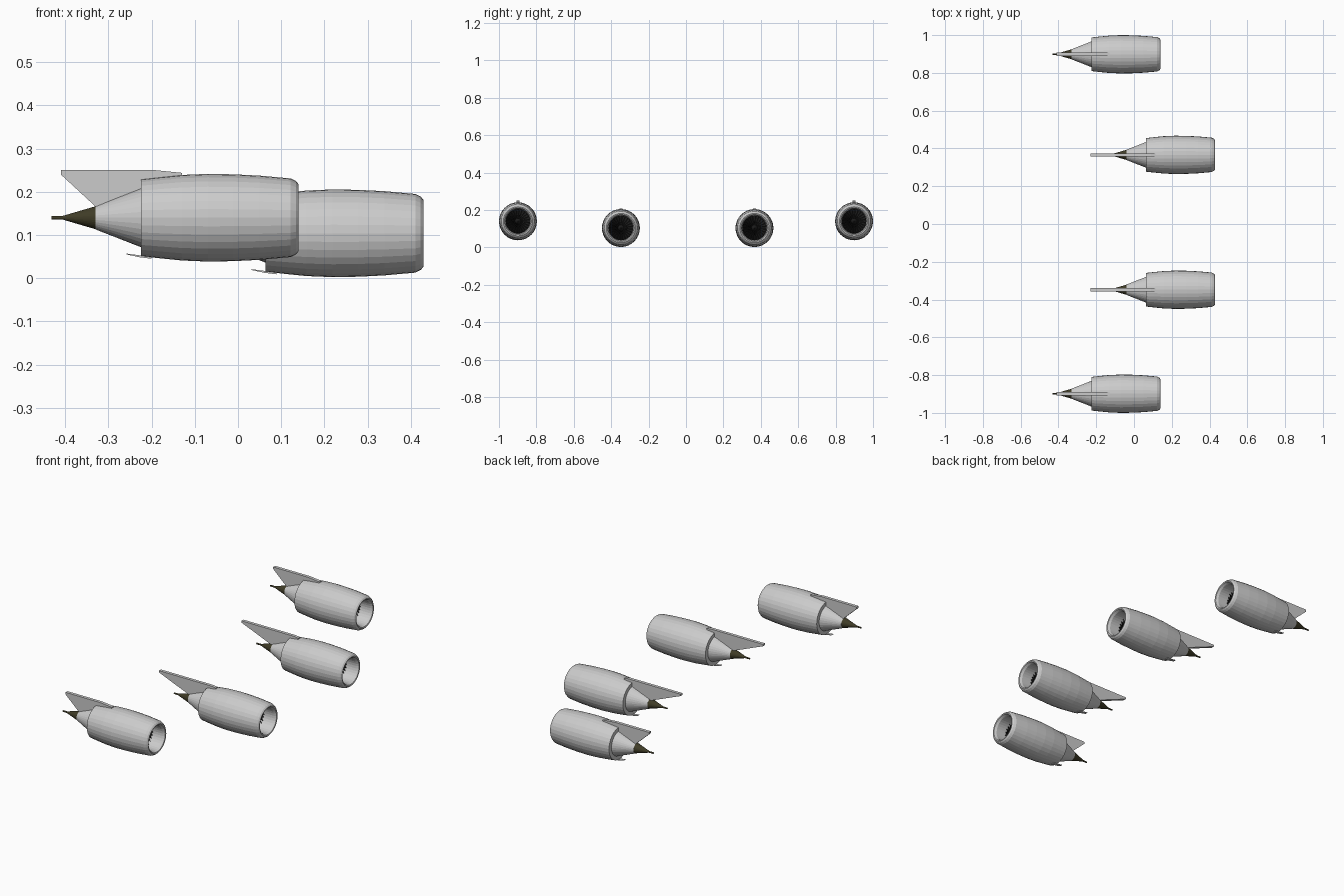
import bpy, bmesh, math

if "Cube" in bpy.data.objects:
    bpy.data.objects.remove(bpy.data.objects["Cube"])

SEG = 32

def material(name, rgb):
    m = bpy.data.materials.new(name)
    m.diffuse_color = (*rgb, 1)
    m.use_nodes = True
    m.node_tree.nodes["Principled BSDF"].inputs["Base Color"].default_value = m.diffuse_color
    return m

DARK = material("burnt_metal", (0.05, 0.045, 0.02))
BLACK = material("fan_black", (0.012, 0.012, 0.012))

def finish(bm, name, loc, mat=None, smooth=False):
    bmesh.ops.remove_doubles(bm, verts=bm.verts, dist=1e-6)
    bmesh.ops.recalc_face_normals(bm, faces=bm.faces)
    me = bpy.data.meshes.new(name)
    bm.to_mesh(me)
    bm.free()
    ob = bpy.data.objects.new(name, me)
    ob.location = loc
    bpy.context.collection.objects.link(ob)
    if mat:
        me.materials.append(mat)
    if smooth:
        bpy.context.view_layer.objects.active = ob
        ob.select_set(True)
        bpy.ops.object.shade_smooth_by_angle(angle=math.radians(8))
        ob.select_set(False)

def lathe(name, profile, loc, mat=None):
    """Spin (x, radius) points about the engine axis."""
    bm = bmesh.new()
    vs = [bm.verts.new((x, 0, r)) for x, r in profile]
    es = [bm.edges.new(p) for p in zip(vs, vs[1:])]
    bmesh.ops.spin(bm, geom=vs + es, cent=(0, 0, 0), axis=(1, 0, 0),
                   angle=math.tau, steps=SEG, use_duplicate=False)
    finish(bm, name, loc, mat)

def plate(name, outline, thick, loc):
    """Upright plate from an (x, z) outline, extruded along y."""
    bm = bmesh.new()
    f = bm.faces.new([bm.verts.new((x, -thick / 2, z)) for x, z in outline])
    ext = bmesh.ops.extrude_face_region(bm, geom=[f])
    bmesh.ops.translate(bm, vec=(0, thick, 0),
                        verts=[v for v in ext["geom"] if isinstance(v, bmesh.types.BMVert)])
    finish(bm, name, loc)

def fan_blades(name, loc, count=24):
    bm = bmesh.new()
    for i in range(count):
        a = math.tau * i / count
        quad = []
        for r, off, x in ((0.015, -0.08, 0.07), (0.015, 0.08, 0.058),
                          (0.064, 0.12, 0.058), (0.064, -0.10, 0.07)):
            quad.append(bm.verts.new((x, r * math.cos(a + off), r * math.sin(a + off))))
        bm.faces.new(quad)
    finish(bm, name, loc, BLACK)

# Cowling with rounded lip, intake barrel and shallow rear step
COWL = [(-0.225, 0.068), (-0.225, 0.089), (-0.18, 0.094), (-0.13, 0.099),
        (-0.07, 0.1015), (-0.01, 0.1005), (0.05, 0.0975), (0.122, 0.091),
        (0.134, 0.085), (0.14, 0.078), (0.138, 0.072), (0.125, 0.066), (0.05, 0.065)]
CORE = [(-0.22, 0.07), (-0.33, 0.027), (-0.325, 0.0)]
PLUG = [(-0.328, 0.0), (-0.33, 0.0265), (-0.405, 0.0045), (-0.432, 0.004), (-0.432, 0.0)]
FAN = [(0.055, 0.065), (0.055, 0.018), (0.075, 0.014), (0.095, 0.0)]

# Pylon outlines relative to each engine centre
PYLON_OUT = [(-0.41, 0.111), (-0.20, 0.111), (-0.13, 0.104), (-0.13, 0.08),
             (-0.225, 0.05), (-0.31, 0.02), (-0.33, 0.026), (-0.41, 0.1)]
PYLON_IN = [(-0.518, 0.104), (-0.20, 0.104), (-0.175, 0.1), (-0.175, 0.08),
            (-0.225, 0.05), (-0.31, 0.01), (-0.335, 0.02), (-0.518, 0.094)]
# Small drain fin under the cowling's rear edge
MAST = [(-0.258, -0.083), (-0.228, -0.087), (-0.20, -0.086), (-0.20, -0.095),
        (-0.228, -0.0915), (-0.258, -0.085)]

def engine(side, x, y, z, pylon):
    loc = (x, y, z)
    lathe(side + "_cowling", COWL, loc)
    lathe(side + "_exhaust_cone", CORE, loc)
    lathe(side + "_exhaust_plug", PLUG, loc, DARK)
    lathe(side + "_fan_hub", FAN, loc, BLACK)
    fan_blades(side + "_fan_blades", loc)
    plate(side + "_pylon", pylon, 0.017, loc)
    plate(side + "_drain_fin", MAST, 0.016, loc)

engine("outer_right", 0, -0.8985, 0.14, PYLON_OUT)
engine("outer_left", 0, 0.8985, 0.14, PYLON_OUT)
engine("inner_right", 0.289, -0.348, 0.104, PYLON_IN)
engine("inner_left", 0.289, 0.366, 0.104, PYLON_IN)
